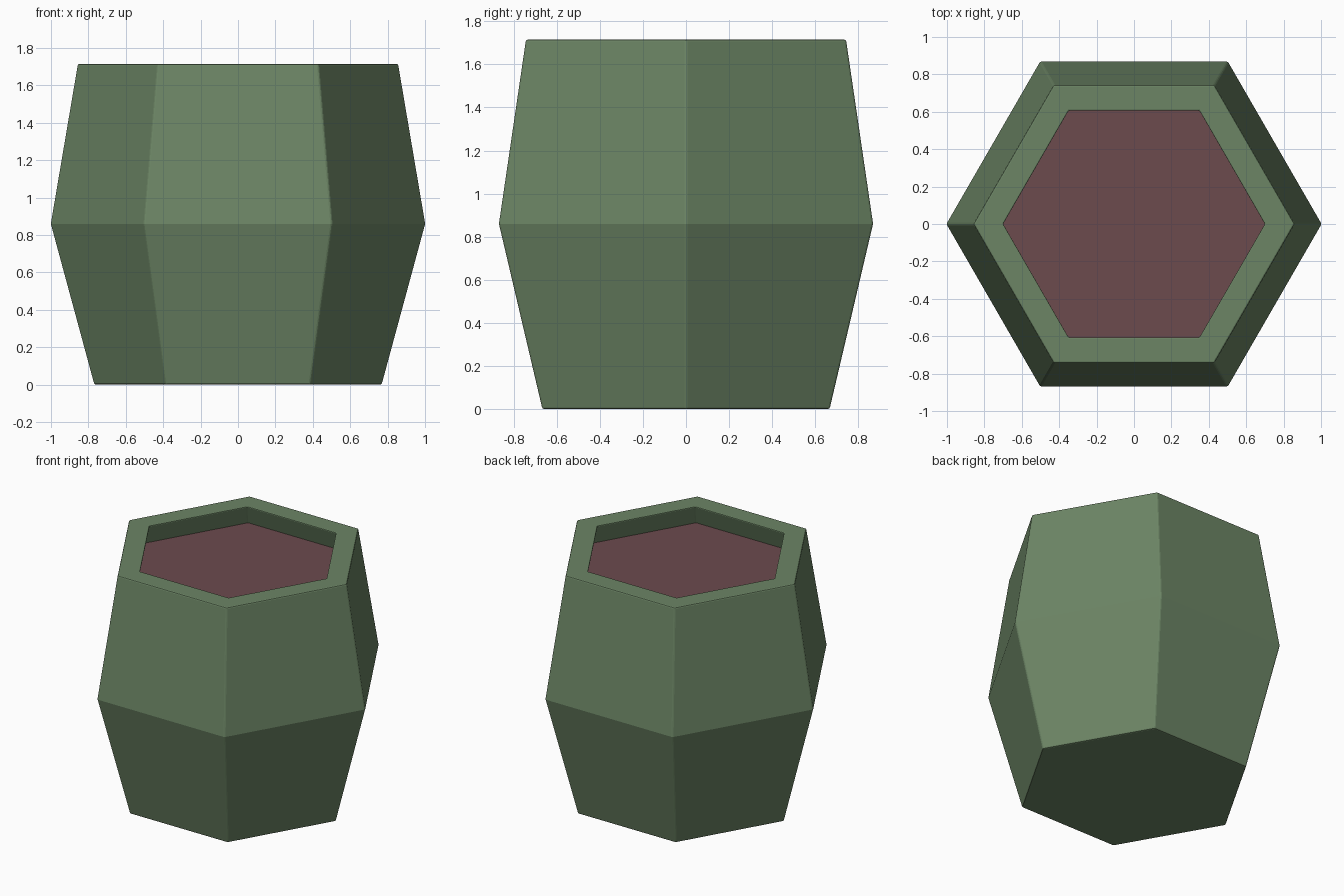
import bpy, bmesh
from math import cos, sin, pi

if "Cube" in bpy.data.objects:
    bpy.data.objects.remove(bpy.data.objects["Cube"])


def material(name, color):
    m = bpy.data.materials.new(name)
    m.diffuse_color = color
    m.use_nodes = True
    m.node_tree.nodes["Principled BSDF"].inputs["Base Color"].default_value = m.diffuse_color
    return m


def hex_loft(name, profile, mat, bevel=0.0):
    """Skin hexagonal rings (radius, z) and cap the first ring."""
    bm = bmesh.new()
    rings = [[bm.verts.new((r * cos(k * pi / 3), r * sin(k * pi / 3), z))
              for k in range(6)] for r, z in profile]
    for a, b in zip(rings, rings[1:]):
        for k in range(6):
            n = (k + 1) % 6
            bm.faces.new((a[k], a[n], b[n], b[k]))
    # A single ring is a flat sheet facing up; otherwise the base faces down
    bm.faces.new(rings[0] if len(rings) == 1 else rings[0][::-1])
    mesh = bpy.data.meshes.new(name)
    bm.to_mesh(mesh)
    bm.free()
    mesh.materials.append(mat)
    obj = bpy.data.objects.new(name, mesh)
    bpy.context.collection.objects.link(obj)
    if bevel:
        mod = obj.modifiers.new("soft_edges", 'BEVEL')
        mod.width = bevel
        mod.segments = 2
        mod.limit_method = 'ANGLE'
    return obj


green = material("glazed_green", (0.15, 0.235, 0.13, 1))
brown = material("soil_brown", (0.15, 0.07, 0.076, 1))

# Pot: faceted bulging wall, flat rim, undercut well
hex_loft("pot", [(0.77, 0.0), (1.003, 0.86), (0.858, 1.715),
                 (0.697, 1.715), (0.75, 1.575)], green, bevel=0.008)

# Soil surface closing the well
hex_loft("soil", [(0.75, 1.575)], brown)
